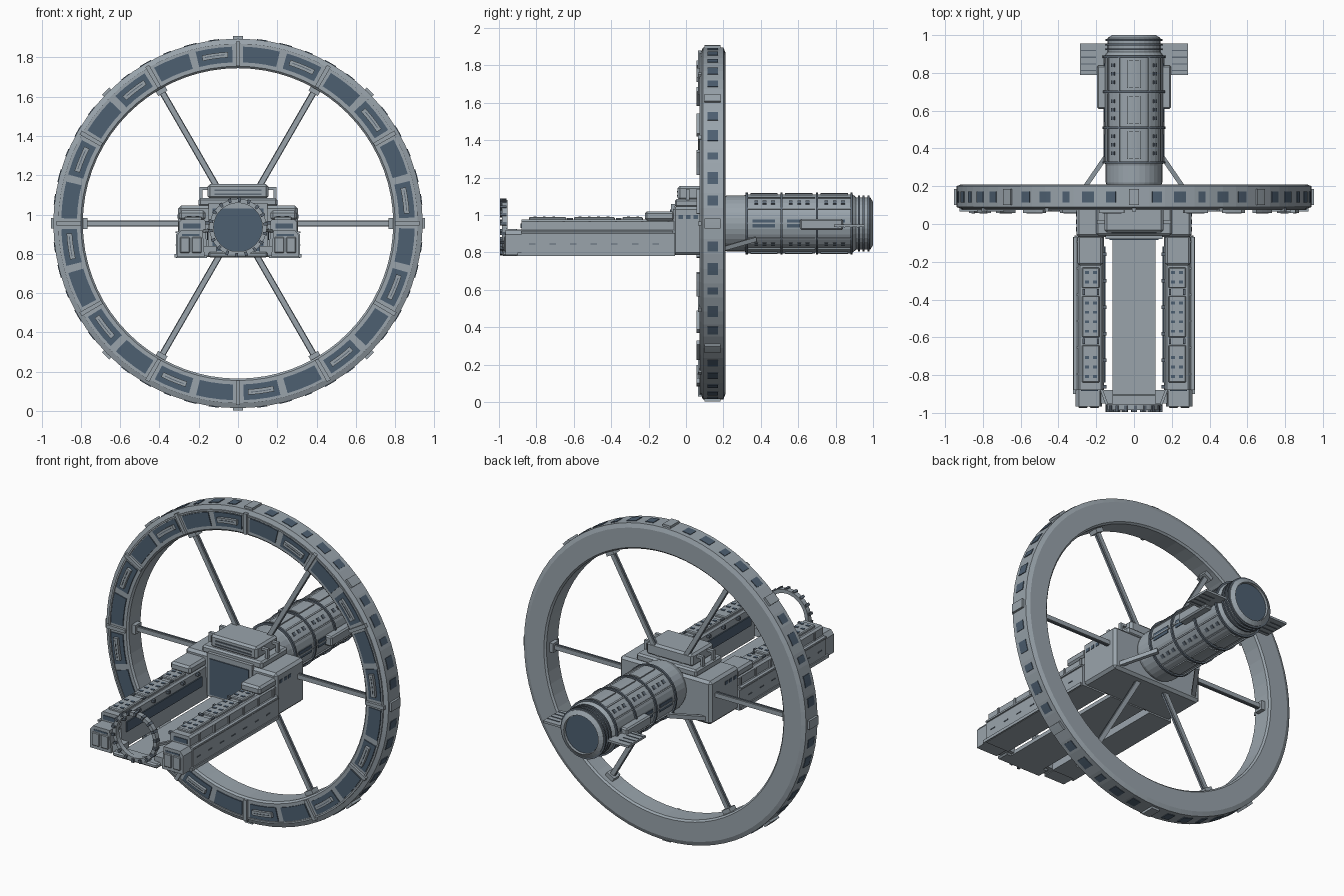
import bpy, bmesh, math
from mathutils import Vector, Matrix

cube = bpy.data.objects.get("Cube")
if cube:
    bpy.data.objects.remove(cube, do_unlink=True)

HUB_Z = 0.955


def material(name, rgb):
    m = bpy.data.materials.new(name)
    m.use_nodes = True
    m.diffuse_color = (*rgb, 1)
    m.node_tree.nodes["Principled BSDF"].inputs["Base Color"].default_value = (*rgb, 1)
    return m


HULL = material("hull grey", (0.32, 0.37, 0.41))
DARK = material("window blue", (0.075, 0.115, 0.165))
TRIM = material("dark trim", (0.11, 0.14, 0.175))


def finish(name, bm, mat, bevel=0):
    bmesh.ops.recalc_face_normals(bm, faces=bm.faces)
    mesh = bpy.data.meshes.new(name)
    bm.to_mesh(mesh)
    bm.free()
    mesh.materials.append(mat)
    obj = bpy.data.objects.new(name, mesh)
    bpy.context.collection.objects.link(obj)
    if bevel:
        mod = obj.modifiers.new("bevel", "BEVEL")
        mod.width, mod.segments = bevel, 1
    return obj


def boxes(name, mat, items, mirror=False, bevel=0):
    """Boxes given as x0, x1, y0, y1, z0, z1, optionally mirrored in x."""
    bm = bmesh.new()
    for x0, x1, y0, y1, z0, z1 in items:
        for s in ((1, -1) if mirror else (1,)):
            mat4 = Matrix.Translation((s * (x0 + x1) / 2, (y0 + y1) / 2, (z0 + z1) / 2))
            mat4 = mat4 @ Matrix.Diagonal((x1 - x0, y1 - y0, z1 - z0, 1))
            bmesh.ops.create_cube(bm, size=1, matrix=mat4)
    return finish(name, bm, mat, bevel)


def sweep(bm, section, z, a0, a1, steps):
    """Sweep an (r, y) section about the y axis; angles run clockwise from the top."""
    full = a1 - a0 >= 360
    rows = []
    for i in range(steps if full else steps + 1):
        a = math.radians(a0 + (a1 - a0) * i / steps)
        rows.append([bm.verts.new((r * math.sin(a), y, z + r * math.cos(a))) for r, y in section])
    n = len(section)
    for i in range(steps):
        p, q = rows[i], rows[(i + 1) % len(rows)]
        for j in range(n):
            k = (j + 1) % n
            bm.faces.new((p[j], p[k], q[k], q[j]))
    if not full:
        bm.faces.new(rows[0])
        bm.faces.new(rows[-1])


def arcs(name, mat, spans, r0, r1, y0, y1, z=HUB_Z, steps=3):
    bm = bmesh.new()
    for a0, a1 in spans:
        sweep(bm, [(r0, y0), (r1, y0), (r1, y1), (r0, y1)], z, a0, a1, steps)
    return finish(name, bm, mat)


def lathe(name, mat, section, z=HUB_Z, steps=32):
    bm = bmesh.new()
    sweep(bm, section, z, 0, 360, steps)
    return finish(name, bm, mat)


def beams(name, mat, lines, w, d):
    bm = bmesh.new()
    for p, q in lines:
        p, q = Vector(p), Vector(q)
        rot = (q - p).to_track_quat('Z', 'Y').to_matrix().to_4x4()
        m = Matrix.Translation((p + q) / 2) @ rot @ Matrix.Diagonal((w, d, (q - p).length, 1))
        bmesh.ops.create_cube(bm, size=1, matrix=m)
    return finish(name, bm, mat)


def prism(name, mat, outline, y0, y1, mirror=False):
    bm = bmesh.new()
    for s in ((1, -1) if mirror else (1,)):
        a, b = ([bm.verts.new((s * x, y, z)) for x, z in outline] for y in (y0, y1))
        bm.faces.new(a)
        bm.faces.new(b)
        for i in range(len(a)):
            j = (i + 1) % len(a)
            bm.faces.new((a[i], a[j], b[j], b[i]))
    return finish(name, bm, mat)


# Habitat wheel: rim, framed front panels, outer windows and collars
lathe("wheel_rim", HULL, [(0.79, 0.09), (0.8, 0.08), (0.915, 0.08), (0.94, 0.09),
                          (0.94, 0.2), (0.915, 0.21), (0.8, 0.21), (0.79, 0.2)], steps=72)
cells = [30 * i for i in range(12)]
arcs("wheel_dark_panels", DARK, [(c + d, c + d + 12) for c in cells for d in (1.7, 16.1)],
     0.82, 0.9, 0.074, 0.081)
arcs("wheel_panel_bars", HULL, [(c + 17.8, c + 26.6) for c in cells], 0.846, 0.874, 0.057, 0.08)
arcs("wheel_bar_slots", TRIM, [(c + 18.8, c + 25.6) for c in cells], 0.859, 0.863, 0.055, 0.058)
arcs("wheel_dividers", HULL, [(c - 0.7, c + 0.7) for c in cells], 0.8, 0.925, 0.065, 0.085, steps=1)
arcs("wheel_front_edges", HULL, [(0, 360)], 0.905, 0.915, 0.073, 0.085, steps=72)
arcs("wheel_rim_windows", DARK, [(o * 45 + k * 7.5 - h, o * 45 + k * 7.5 + h)
     for o in range(8) for k, h in enumerate((1.6, 2, 1.2, 2, 1.6), 1)], 0.935, 0.943, 0.115, 0.172)
arcs("wheel_collars", HULL, [(o * 45 - 1.6, o * 45 + 1.6) for o in range(8)], 0.93, 0.953, 0.1, 0.185)

# Spokes with foot blocks
dirs = [Vector((math.sin(math.radians(a)), 0, math.cos(math.radians(a)))) for a in range(30, 360, 60)]
centre = Vector((0, 0.145, HUB_Z))
beams("spokes", HULL, [(centre + d * 0.12, centre + d * 0.795) for d in dirs], 0.026, 0.026)
beams("spoke_ribs", TRIM, [(centre + d * 0.12, centre + d * 0.78) for d in dirs], 0.008, 0.032)
beams("spoke_feet", HULL, [(centre + d * 0.765, centre + d * 0.8) for d in dirs], 0.055, 0.055)

# Central hub
boxes("hub_body", HULL, [(-0.305, 0.305, -0.07, 0.2, 0.785, 1.045)], bevel=0.015)
boxes("hub_shoulder", HULL, [(-0.2, 0.2, -0.06, 0.19, 1.04, 1.085)], bevel=0.01)
boxes("hub_top_block", HULL, [(-0.155, 0.155, -0.045, 0.16, 1.08, 1.155)], bevel=0.012)
boxes("hub_top_vents", TRIM, [(-0.12, 0.12, -0.049, -0.044, z, z + 0.008) for z in (1.1, 1.12)])
boxes("hub_pipes", HULL, [(0.15, 0.195, 0, 0.02, 1.125, 1.14), (0.18, 0.195, 0, 0.02, 1.08, 1.14),
                          (0.15, 0.195, 0.1, 0.12, 1.125, 1.14), (0.18, 0.195, 0.1, 0.12, 1.08, 1.14)], mirror=True)
boxes("hub_front_frame", HULL, [(-0.15, 0.15, -0.08, -0.06, 0.8, 1.06)])
boxes("hub_bay_door", DARK, [(-0.13, 0.13, -0.086, -0.079, 0.815, 1.03)])
boxes("hub_side_windows", DARK, [(0.3, 0.308, y, y + 0.025, 0.98, 1.0) for y in (-0.04, 0, 0.04)], mirror=True)

# Docking arms on either side of the open bay
prism("arms", HULL, [(0.158, 0.78), (0.315, 0.78), (0.315, 0.9), (0.297, 0.92), (0.297, 0.965),
                     (0.285, 0.975), (0.175, 0.975), (0.165, 0.965)], -0.88, -0.06, True)
prism("arm_noses", HULL, [(0.17, 0.785), (0.31, 0.785), (0.31, 0.895), (0.29, 0.92), (0.18, 0.92)],
      -0.965, -0.87, True)
boxes("arm_ledges", HULL, [(0.31, 0.322, -0.9, -0.07, 0.782, 0.8), (0.295, 0.319, -0.88, -0.07, 0.905, 0.915)],
      mirror=True)
pads = [(-0.34, -0.23), (-0.6, -0.38), (-0.84, -0.64)]
boxes("arm_roof_pads", HULL, [(0.182, 0.275, a, b, 0.97, 0.989) for a, b in pads], True, 0.005)
boxes("arm_root_blocks", HULL, [(0.165, 0.3, -0.22, -0.06, 0.97, 1.02)], True, 0.012)
boxes("arm_roof_windows", DARK, [(x, x + 0.022, a + 0.025 + i * 0.05, a + 0.04 + i * 0.05, 0.985, 0.992)
      for a, b in pads for i in range(int((b - a) / 0.05)) for x in (0.195, 0.237)], mirror=True)
boxes("arm_roof_clamps", TRIM, [(x, x + 0.012, y, y + 0.03, 0.97, 0.984)
      for y in (-0.635, -0.375, -0.14) for x in (0.185, 0.26)], mirror=True)
boxes("arm_side_slits", TRIM, [(0.312, 0.318, y / 100, y / 100 + 0.035, 0.842, 0.848)
      for y in range(-84, -8, 11)], mirror=True)
boxes("arm_side_brackets", HULL, [(0.29, 0.304, y / 100, y / 100 + 0.012, 0.92, 0.965)
      for y in range(-80, -8, 14)], mirror=True)
boxes("arm_inner_strips", DARK, [(0.152, 0.159, -0.84, -0.12, 0.87, 0.93)], mirror=True)
boxes("arm_inner_clips", TRIM, [(0.145, 0.165, y / 100, y / 100 + 0.018, 0.95, 0.966)
      for y in range(-87, -10, 14)], mirror=True)
boxes("nose_panels", HULL, [(0.185, 0.235, -0.973, -0.96, 0.805, 0.885),
                            (0.245, 0.295, -0.973, -0.96, 0.805, 0.885)], mirror=True, bevel=0.004)
boxes("nose_slots", DARK, [(0.195, 0.285, -0.967, -0.964, 0.892, 0.902),
                           (0.19, 0.28, -0.884, -0.879, 0.93, 0.955)], mirror=True)

# Bay floor and the docking ring at its mouth
boxes("bay_floor", HULL, [(-0.115, 0.115, -0.97, -0.06, 0.782, 0.805)])
boxes("bay_sill", HULL, [(-0.15, 0.15, -0.985, -0.9, 0.782, 0.81)], bevel=0.008)
boxes("sill_links", HULL, [(0.11, 0.175, -0.95, -0.88, 0.79, 0.84)], mirror=True)
lathe("docking_ring", HULL, [(0.124, -0.985), (0.146, -0.985), (0.146, -0.955), (0.124, -0.955)], 0.935)
arcs("docking_ring_studs", TRIM, [(a, a + 6) for a in range(0, 360, 20)], 0.13, 0.152, -0.995, -0.96, 0.935, 1)
beams("docking_ring_braces", HULL, [((s * 0.14, -0.965, 0.92), (s * 0.175, -0.87, 0.915)) for s in (1, -1)],
      0.014, 0.014)

# Rear engine barrel with bands, plating and stern
lathe("barrel", HULL, [(0, 0.19), (0.14, 0.19), (0.15, 0.22), (0.15, 0.31), (0.156, 0.33), (0.156, 0.89),
                       (0.14, 0.91), (0.14, 0.985), (0.115, 1.0), (0.115, 0.98), (0, 0.98)])
for i, y in enumerate((0.325, 0.51, 0.7, 0.885)):
    arcs("barrel_band_%d" % (i + 1), TRIM, [(0, 360)], 0.145, 0.166, y - 0.006, y + 0.006, steps=32)
for i, y in enumerate((0.925, 0.95, 0.975)):
    arcs("stern_band_%d" % (i + 1), TRIM, [(0, 360)], 0.13, 0.15, y - 0.005, y + 0.005, steps=32)
lathe("stern_disc", DARK, [(0, 0.975), (0.112, 0.975), (0.112, 0.986), (0, 0.986)])
bays = [0.345, 0.53, 0.72]
for i, y in enumerate(bays):
    arcs("barrel_plates_%d" % (i + 1), HULL, [(a - 13, a + 13) for a in (0, 180)],
         0.15, 0.164, y, y + 0.145)
    arcs("barrel_ribs_%d" % (i + 1), HULL, [(a - 1.5, a + 1.5) for a in range(30, 360, 30)],
         0.15, 0.162, y - 0.015, y + 0.16, steps=1)
    arcs("barrel_windows_%d" % (i + 1), DARK, [(a - 8, a + 8) for a in (90, 270)],
         0.15, 0.16, y + 0.01, y + 0.13)
    for j in range(3):
        arcs("barrel_ports_%d_%d" % (i + 1, j + 1), TRIM, [(a - 4, a + 4) for a in (45, 135, 225, 315)],
             0.15, 0.161, y + 0.02 + 0.045 * j, y + 0.04 + 0.045 * j, steps=1)

# Radiator fins and rear struts
boxes("fin_mounts", HULL, [(0.14, 0.197, 0.61, 0.84, 0.92, 0.98)], True, 0.008)
boxes("fins", HULL, [(0.13, 0.285, 0.79, 0.955, 0.935, 0.948)], mirror=True)
boxes("fin_grooves", TRIM, [(0.2, 0.28, 0.81 + 0.035 * i, 0.816 + 0.035 * i, 0.932, 0.951)
                            for i in range(4)], mirror=True)
beams("rear_struts", HULL, [((s * 0.27, 0.18, 0.815), (s * 0.14, 0.37, 0.87)) for s in (1, -1)], 0.024, 0.024)
